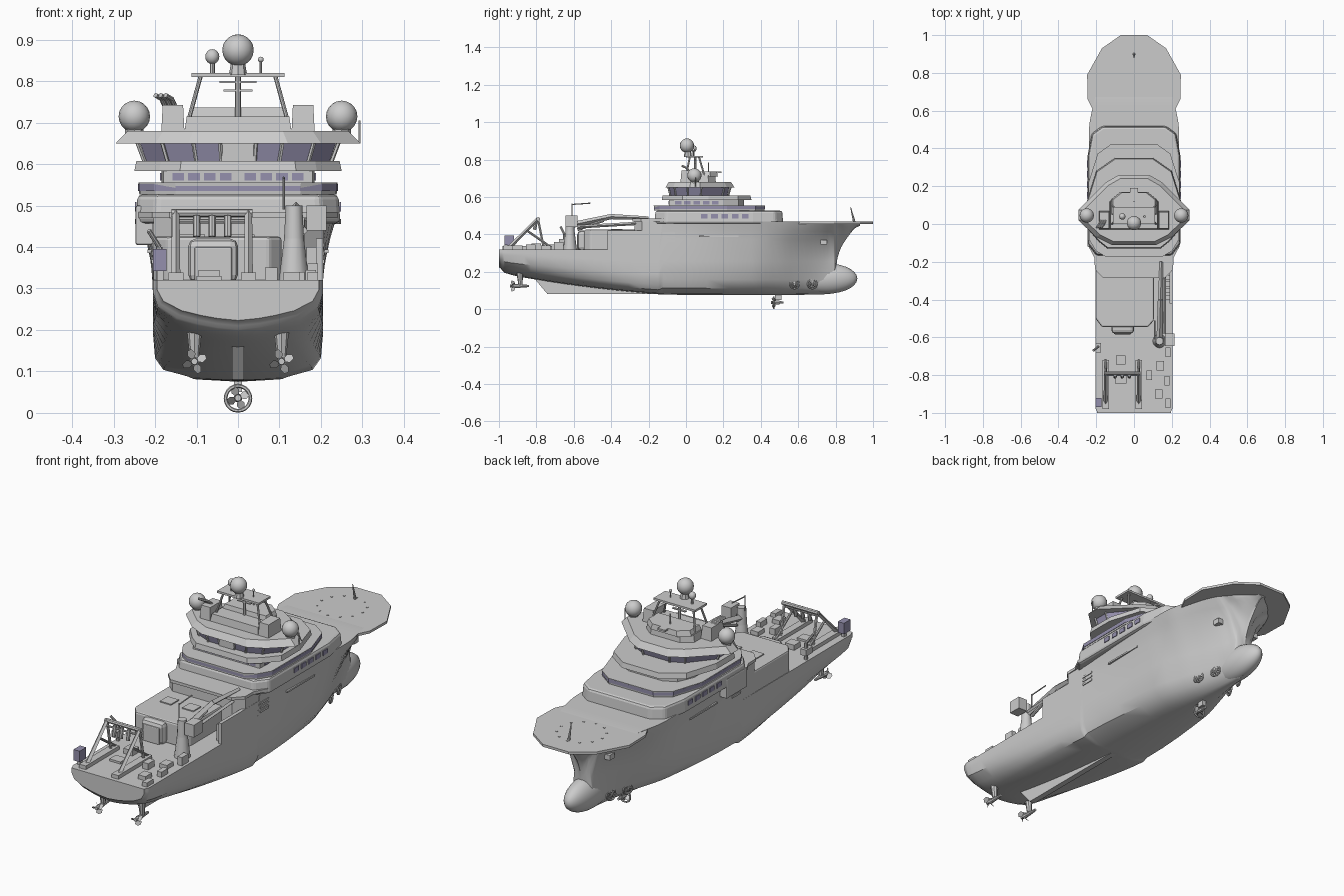
import bpy, bmesh, math
from mathutils import Vector

glass = bpy.data.materials.new("tinted_glass")
glass.diffuse_color = (0.30, 0.28, 0.42, 1)


def mesh_obj(name, verts, faces, mat=None, smooth=None):
    me = bpy.data.meshes.new(name)
    me.from_pydata(verts, [], faces)
    bm = bmesh.new()
    bm.from_mesh(me)
    bmesh.ops.recalc_face_normals(bm, faces=bm.faces)
    bm.to_mesh(me)
    bm.free()
    ob = bpy.data.objects.new(name, me)
    bpy.context.collection.objects.link(ob)
    if mat:
        me.materials.append(mat)
    if smooth:
        bpy.ops.object.select_all(action='DESELECT')
        ob.select_set(True)
        bpy.context.view_layer.objects.active = ob
        bpy.ops.object.shade_smooth_by_angle(angle=math.radians(smooth))
    return ob


def prism(name, outline, z0, z1, grow=0.0, mat=None, mirror=True, bevel=0):
    """Extruded plan outline; grow scales the top. Half outlines run aft to fore on +x."""
    pts = outline + [(-x, y) for x, y in reversed(outline)] if mirror else outline
    cx = sum(p[0] for p in pts) / len(pts)
    cy = sum(p[1] for p in pts) / len(pts)
    n, s = len(pts), 1 + grow
    verts = [(x, y, z0) for x, y in pts]
    verts += [(cx + (x - cx) * s, cy + (y - cy) * s, z1) for x, y in pts]
    faces = [tuple(range(n)), tuple(range(n, 2 * n))]
    faces += [(i, (i + 1) % n, n + (i + 1) % n, n + i) for i in range(n)]
    ob = mesh_obj(name, verts, faces, mat)
    if bevel:
        m = ob.modifiers.new("soft_edges", 'BEVEL')
        m.width, m.segments = bevel, 2
    return ob


def box(name, x0, x1, y0, y1, z0, z1, mat=None, bevel=0, grow=0):
    return prism(name, [(x0, y0), (x1, y0), (x1, y1), (x0, y1)], z0, z1, grow, mat, False, bevel)


def rod(name, a, b, r, r2=None, sides=8):
    a, b = Vector(a), Vector(b)
    q = (b - a).to_track_quat('Z', 'Y')
    r2 = r if r2 is None else r2
    ring = [(math.cos(2 * math.pi * i / sides), math.sin(2 * math.pi * i / sides)) for i in range(sides)]
    v = [a + q @ Vector((c * r, s * r, 0)) for c, s in ring] + [b + q @ Vector((c * r2, s * r2, 0)) for c, s in ring]
    f = [tuple(range(sides)), tuple(range(sides, 2 * sides))]
    f += [(i, (i + 1) % sides, sides + (i + 1) % sides, sides + i) for i in range(sides)]
    return mesh_obj(name, v, f, smooth=40 if sides > 6 else None)


def ball(name, loc, scale, seg=16):
    bpy.ops.mesh.primitive_uv_sphere_add(segments=seg, ring_count=seg // 2 + 2, location=loc)
    ob = bpy.context.object
    ob.name, ob.scale = name, scale
    bpy.ops.object.shade_smooth()


def ring(name, loc, R, r, rot):
    bpy.ops.mesh.primitive_torus_add(location=loc, rotation=rot, major_radius=R, minor_radius=r,
                                     major_segments=20, minor_segments=6)
    bpy.context.object.name = name


# Hull: stations (y, keel z, deck z, half widths at height fractions F)
F = (0, .08, .2, .45, .75, .87, 1)
S = [(-1, .228, .32, .05, .09, .135, .18, .195, .195, .195),
     (-.97, .2, .32, .05, .1, .15, .193, .205, .205, .205),
     (-.83, .168, .32, .06, .12, .162, .198, .205, .205, .205),
     (-.46, .115, .32, .09, .16, .187, .205, .205, .205, .205),
     (-.15, .085, .32, .11, .18, .2, .205, .205, .205, .205),
     (-.12, .083, .47, .11, .18, .2, .205, .205, .205, .207),
     (.35, .08, .47, .08, .14, .17, .192, .212, .222, .236),
     (.5, .08, .47, .05, .1, .13, .157, .197, .22, .238),
     (.62, .082, .47, .03, .065, .09, .112, .16, .195, .218),
     (.72, .084, .465, .018, .045, .065, .072, .115, .155, .19),
     (.79, .09, .46, .012, .038, .058, .045, .08, .115, .155),
     (.81, .28, .46, .002, .01, .02, .04, .08, .105, .14),
     (.85, .37, .46, .002, .01, .025, .05, .08, .095, .105),
     (.93, .45, .46, .001, .004, .008, .015, .02, .022, .025)]


def slope(i, k):
    if i in (0, len(S) - 1):
        return 0
    d0 = (S[i][k] - S[i - 1][k]) / (S[i][0] - S[i - 1][0])
    d1 = (S[i + 1][k] - S[i][k]) / (S[i + 1][0] - S[i][0])
    return 0 if d0 * d1 <= 0 else 2 * d0 * d1 / (d0 + d1)


def station(i, t):
    h = S[i + 1][0] - S[i][0]
    row = [S[i][0] + t * h]
    for k in range(1, 10):
        a, b = S[i][k], S[i + 1][k]
        row.append(a * (1 + 2 * t) * (1 - t) ** 2 + b * t * t * (3 - 2 * t)
                   + h * (slope(i, k) * t * (1 - t) ** 2 - slope(i + 1, k) * t * t * (1 - t)))
    return row


rows = [station(i, j / 4) for i in range(len(S) - 1) for j in range(4)] + [list(S[-1])]
verts, faces = [], []
for r in rows:
    half = [(w, r[0], r[1] + f * (r[2] - r[1])) for f, w in zip(F, r[3:])]
    verts += half[::-1] + [(0, r[0], r[1] - .005)] + [(-x, y, z) for x, y, z in half]
n = 15
for j in range(len(rows) - 1):
    faces += [(j * n + i, j * n + (i + 1) % n, (j + 1) * n + (i + 1) % n, (j + 1) * n + i) for i in range(n)]
faces += [tuple(range(n)), tuple(range((len(rows) - 1) * n, len(rows) * n))]
mesh_obj("hull", verts, faces, smooth=35)
ball("bulbous_bow", (0, .75, .164), (.064, .166, .081), 24)
prof = [(-.82, .175), (-.74, .08), (-.1, .08), (-.1, .12), (-.5, .16)]
mesh_obj("skeg", [(s * .014, y, z) for s in (-1, 1) for y, z in prof],
         [(0, 1, 2, 3, 4), (5, 6, 7, 8, 9)] + [(i, (i + 1) % 5, 5 + (i + 1) % 5, 5 + i) for i in range(5)])

# Helideck
prism("helideck", [(.2, .5), (.205, .58), (.245, .66), (.248, .79), (.17, .93), (.07, 1.0)], .456, .468)
rod("bow_pole", (0, .9, .465), (0, .88, .545), .007, .002)
for i in range(12):
    a = i * math.pi / 6
    box("helideck_light", .11 * math.cos(a) - .004, .11 * math.cos(a) + .004,
        .8 + .11 * math.sin(a) - .004, .8 + .11 * math.sin(a) + .004, .466, .47)

# Superstructure tiers
prism("main_house", [(.2, -.17), (.247, -.11), (.247, .36), (.225, .48), (.17, .52)], .457, .527, -.02, bevel=.012)
box("port_side_housing", -.247, -.19, -.12, .04, .405, .5, bevel=.005)
prism("boat_deck", [(.15, -.17), (.2, -.14), (.236, -.08), (.238, .22), (.19, .37), (.12, .42)], .527, .555, .01)
prism("boat_deck_band", [(.15, -.172), (.202, -.142), (.239, -.08), (.241, .22), (.192, .372), (.12, .423)],
      .535, .552, 0, glass)
prism("bridge_base", [(.18, -.09), (.185, .2), (.15, .28), (.09, .31)], .55, .585)
for s in (-1, 1):
    for i in range(5):
        box("base_window", s * .186 - .002, s * .186 + .002, -.06 + i * .05, -.025 + i * .05, .56, .579, glass)
        y = .08 + i * .055
        box("side_window", s * .2465 - .002, s * .2465 + .002, y, y + .035, .486, .508, glass)
    for i in range(4):
        x = s * (.03 + .038 * i)
        box("aft_window", x - .014, x + .014, -.093, -.089, .56, .579, glass)
    for i in range(3):
        box("vent_slot", s * .205 - .004, s * .205 + .004, -.125, -.06, .36 + i * .02, .37 + i * .02)
    box("side_recess_rail", s * .21 - .008, s * .21 + .008, .07, .28, .386, .394)
    box("anchor_pocket", s * .105 - .014, s * .105 + .014, .72, .755, .345, .37)
prism("bridge_deck", [(.14, -.13), (.19, -.09), (.25, -.02), (.25, .12), (.2, .28), (.1, .35)], .583, .608, -.02)
prism("wheelhouse", [(.1, -.08), (.17, -.05), (.22, .01), (.22, .08), (.13, .19), (.07, .22)], .605, .655, .08, glass)
for s in (-1, 1):
    for x, y in [(.04, -.083), (.1, -.084), (.17, -.054), (.225, .01), (.225, .08), (.13, .195), (.07, .225)]:
        rod("window_post", (s * x, y, .605), (s * x * 1.08, .05 + (y - .05) * 1.08, .653), .005, sides=5)
box("bridge_aft_wall", -.04, .04, -.09, -.05, .605, .655)
prism("wheelhouse_roof", [(.12, -.11), (.2, -.07), (.295, .02), (.295, .075), (.15, .22), (.08, .26)], .65, .68, -.1)
prism("roof_house", [(.13, -.03), (.13, .12), (.08, .16)], .675, .715, -.05)
prism("mast_base", [(.12, .05), (.12, .13), (.07, .17)], .71, .736, -.08)

# Roof gear: funnels, domes, mast
for s in (-1, 1):
    box("funnel", s * .157 - .028, s * .157 + .028, -.03, .07, .675, .742, grow=-.12)
    ball("side_dome", (s * .25, .045, .715), (.038, .038, .038))
    rod("side_dome_stand", (s * .25, .045, .66), (s * .25, .045, .69), .022)
    for y0, y1 in ((.0, .02), (.1, .07)):
        rod("mast_leg", (s * .118, y0, .71), (s * .09, y1, .812), .005)
rod("whip_antenna", (.293, .05, .65), (.293, .05, .705), .0025, sides=5)
for i in range(3):
    x = -.15 - i * .012
    rod("exhaust_pipe", (x, .02, .735), (x - .01, .0, .757), .006)
    rod("exhaust_tip", (x - .01, .0, .757), (x - .025, -.02, .766), .006)
box("mast_platform", -.112, .112, .0, .09, .81, .82)
rod("centre_mast", (0, .05, .71), (0, .05, .815), .007)
for z, w in ((.775, .035), (.795, .045)):
    box("radar_bar", -w, w, .044, .056, z, z + .005)
rod("main_dome_stand", (0, .01, .815), (0, .01, .85), .022, .016)
ball("main_dome", (0, .005, .875), (.038, .038, .038))
rod("small_dome_stand", (-.062, .04, .815), (-.062, .04, .845), .006)
ball("small_dome", (-.062, .04, .859), (.017, .017, .018), 12)
rod("light_pole", (.055, .04, .815), (.055, .04, .85), .003)
ball("light_lamp", (.055, .04, .852), (.007, .007, .007), 8)
box("radar_arm", -.02, .02, .1, .19, .728, .736)
rod("forward_antenna", (0, .12, .73), (0, .12, .785), .003)

# Hangar and aft house
prism("hangar", [(-.204, -.12), (-.204, -.5), (-.17, -.545), (.075, -.545), (.105, -.51), (.105, -.12)],
      .315, .425, 0, None, False, .008)
prism("aft_house", [(.16, -.275), (.204, -.235), (.204, -.12)], .315, .472)
prism("aft_house_roof", [(.165, -.285), (.207, -.24), (.209, -.18), (.24, -.12), (.24, -.1)], .47, .484)
box("hangar_door", -.12, .0, -.58, -.53, .315, .42, bevel=.018)
box("door_panel", -.105, -.015, -.584, -.575, .318, .4, bevel=.004)
box("starboard_wall", .188, .205, -.42, -.12, .315, .42)
for i in range(4):
    box("wall_locker", .165, .19, -.4 + i * .035, -.375 + i * .035, .315, .4)
for x in (-.14, -.02):
    box("roof_hatch", x, x + .06, -.4, -.34, .424, .43)

# Stern A-frame
for x in (-.15, .025):
    rod("frame_leg", (x, -.95, .325), (x, -.79, .485), .011, .009, 4)
    rod("frame_brace", (x, -.76, .325), (x, -.79, .475), .007, sides=6)
    rod("frame_ram", (x, -.72, .33), (x, -.85, .42), .006)
    box("frame_foot", x - .018, x + .018, -.98, -.72, .318, .338)
rod("frame_crossbar", (-.16, -.79, .482), (.035, -.79, .482), .01)
rod("frame_lower_bar", (-.15, -.8, .462), (.025, -.8, .462), .005)
for x in (-.1, -.0625, -.025):
    rod("frame_sheave", (x, -.8, .475), (x, -.81, .425), .009)

# Deck crane
rod("crane_pedestal", (.135, -.62, .315), (.135, -.62, .42), .037, .024, 12)
rod("crane_column", (.135, -.62, .42), (.135, -.62, .5), .024, .02, 12)
box("crane_cab", .165, .214, -.645, -.58, .44, .5)
rod("crane_boom", (.135, -.61, .45), (.14, -.4, .495), .016, .014, 4)
rod("crane_jib", (.14, -.4, .495), (.145, -.2, .487), .014, .009, 4)
rod("crane_ram", (.135, -.58, .425), (.14, -.44, .475), .008)
rod("crane_fold", (.16, -.58, .44), (.16, -.24, .46), .009, sides=4)
rod("crane_antenna", (.11, -.61, .49), (.11, -.61, .565), .003)
rod("crane_arm", (.11, -.61, .56), (.11, -.51, .567), .003)

# Deck equipment and stern boxes
box("control_cabin", -.205, -.172, -.97, -.92, .342, .395, glass)
box("cabin_stand", -.195, -.18, -.955, -.935, .315, .345)
rod("davit_post", (-.19, -.65, .315), (-.19, -.65, .4), .008)
rod("davit_arm", (-.19, -.65, .4), (-.215, -.67, .44), .006)
box("davit_winch", -.205, -.175, -.68, -.63, .345, .375)
for x, y, w, h in [(-.07, -.72, .05, .025), (.08, -.8, .03, .03), (.14, -.75, .04, .02), (.13, -.9, .04, .02),
                   (.18, -.68, .025, .04), (.175, -.83, .025, .025), (.18, -.95, .025, .02), (-.07, -.82, .06, .01)]:
    box("deck_gear", x - w / 2, x + w / 2, y - .025, y + .025, .315, .32 + h)
box("stern_hatch", .07, .15, -1.0, -.985, .25, .288, bevel=.006)


# Propulsion
def propeller(x, y, z, r):
    rod("prop_hub", (x, y - .015, z), (x, y + .03, z), .008, .011)
    for i in range(4):
        a = i * math.pi / 2 + .4
        c, s = math.cos(a), math.sin(a)
        v = [(x + c * d - s * w, y + 1.2 * w, z + s * d + c * w) for d, w in
             ((.004, -.003), (r * .6, -.01), (r, -.005), (r, .005), (r * .6, .01), (.004, .003))]
        mesh_obj("prop_blade", v, [tuple(range(6))])


for s in (-1, 1):
    rod("stern_pod_strut", (s * .105, -.89, .215), (s * .105, -.885, .13), .02, .011)
    rod("stern_pod", (s * .105, -.92, .124), (s * .105, -.84, .124), .012, .006)
    propeller(s * .105, -.925, .124, .03)
    # Bow tunnel thrusters
    for y, x in ((.58, .094), (.675, .07)):
        ring("tunnel_ring", (s * x, y, .135), .025, .004, (0, math.pi / 2, s * .28))
        for k in range(4):
            a = k * math.pi / 4
            dy, dz = .024 * math.cos(a), .024 * math.sin(a)
            rod("tunnel_grille", (s * (x - .28 * dy), y + dy, .135 + dz), (s * (x + .28 * dy), y - dy, .135 - dz), .0025, sides=5)
box("drop_thruster_strut", -.01, .01, .475, .51, .05, .1)
ring("drop_thruster_nozzle", (0, .47, .035), .03, .0045, (math.pi / 2, 0, 0))
rod("drop_thruster_pod", (0, .46, .036), (0, .52, .036), .009, .006)
propeller(0, .47, .036, .028)
